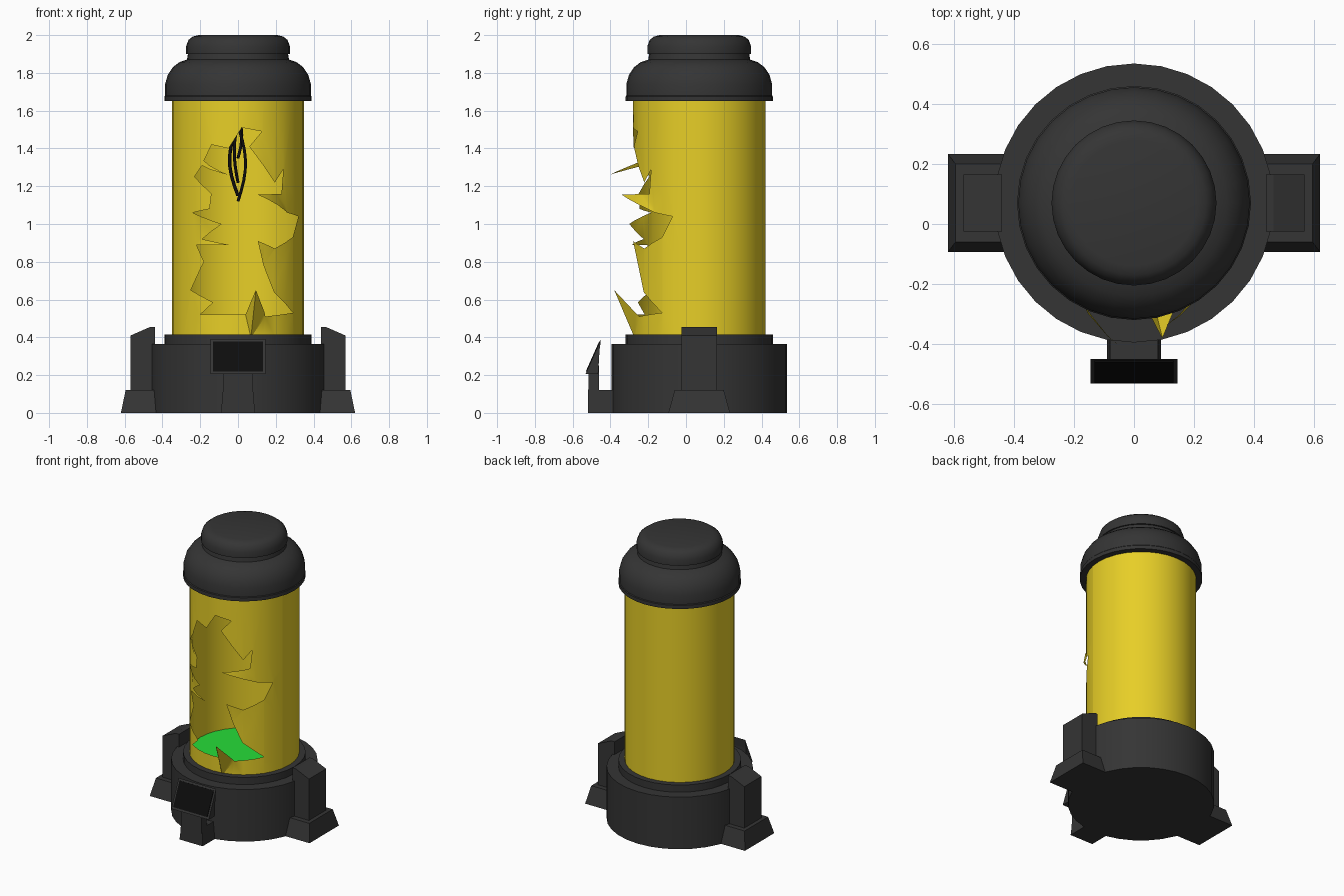
import bpy, bmesh, math
from mathutils import Vector

if "Cube" in bpy.data.objects:
    bpy.data.objects.remove(bpy.data.objects["Cube"])

CY, R, SEG = 0.07, 0.35, 32          # tank axis (y), glass radius, sides
STEP = 2 * math.pi / SEG


def material(name, rgb):
    m = bpy.data.materials.new(name)
    m.diffuse_color = (*rgb, 1)
    m.use_nodes = True
    m.node_tree.nodes["Principled BSDF"].inputs["Base Color"].default_value = m.diffuse_color
    return m


YELLOW = material("yellow_glass", (0.8, 0.62, 0.02))
GREEN = material("green_fluid", (0.02, 0.72, 0.04))
BLACK = material("black", (0.004, 0.004, 0.004))
DARK = material("dark_grey", (0.035, 0.035, 0.035))


def finish(bm, name, mat, smooth=True):
    me = bpy.data.meshes.new(name)
    bm.to_mesh(me)
    bm.free()
    ob = bpy.data.objects.new(name, me)
    bpy.context.collection.objects.link(ob)
    me.materials.append(mat)
    if smooth:
        bpy.ops.object.select_all(action='DESELECT')
        ob.select_set(True)
        bpy.context.view_layer.objects.active = ob
        bpy.ops.object.shade_smooth_by_angle(angle=math.radians(35))
    return ob


def lathe(name, profile, mat=DARK):
    bm = bmesh.new()
    vs = [bm.verts.new((r, 0, z)) for r, z in profile]
    es = [bm.edges.new(p) for p in zip(vs, vs[1:])]
    bmesh.ops.spin(bm, geom=vs + es, axis=(0, 0, 1), cent=(0, 0, 0), steps=SEG, angle=2 * math.pi)
    bmesh.ops.remove_doubles(bm, verts=bm.verts, dist=1e-4)
    bmesh.ops.recalc_face_normals(bm, faces=bm.faces)
    bmesh.ops.translate(bm, verts=bm.verts, vec=(0, CY, 0))
    return finish(bm, name, mat)


def loft(name, a, b, mat=DARK):
    """Closed solid between two matching outlines."""
    bm = bmesh.new()
    va, vb = [bm.verts.new(p) for p in a], [bm.verts.new(p) for p in b]
    n = len(a)
    bm.faces.new(va)
    bm.faces.new(vb)
    for i in range(n):
        bm.faces.new((va[i], va[(i + 1) % n], vb[(i + 1) % n], vb[i]))
    bmesh.ops.recalc_face_normals(bm, faces=bm.faces)
    return finish(bm, name, mat, False)


def rect(x0, x1, y0, y1, z):
    return [(x0, y0, z), (x1, y0, z), (x1, y1, z), (x0, y1, z)]


# Base drum, fluid floor and stepped cap
lathe("base", [(0, 0), (0.465, 0), (0.465, 0.365), (0.39, 0.365), (0.39, 0.415), (0, 0.415)])
lathe("fluid", [(0, 0.422), (0.345, 0.422)], GREEN)
lathe("cap", [(0, 1.65), (0.39, 1.65), (0.39, 1.675), (0.386, 1.68), (0.386, 1.74), (0.372, 1.79),
              (0.345, 1.83), (0.31, 1.857), (0.27, 1.87), (0.265, 1.90), (0.275, 1.90),
              (0.275, 1.94), (0.262, 1.975), (0.24, 1.992), (0.21, 2.0), (0, 2.0)])

# Side supports with splayed feet
for side, s in (("left", -1), ("right", 1)):
    prof = [(0.44, 0), (0.568, 0), (0.568, 0.41), (0.465, 0.455), (0.44, 0.455)]
    loft(side + "_support", [(s * x, CY - 0.095, z) for x, z in prof],
         [(s * x, CY + 0.095, z) for x, z in prof])
    loft(side + "_foot", rect(s * 0.43, s * 0.62, CY - 0.163, CY + 0.163, 0),
         rect(s * 0.43, s * 0.595, CY - 0.13, CY + 0.13, 0.12))

# Front console: foot, post, tilted panel and screen
loft("console_foot", rect(-0.09, 0.09, -0.52, -0.385, 0), rect(-0.08, 0.08, -0.51, -0.385, 0.12))
loft("console_post", rect(-0.085, 0.085, -0.52, -0.46, 0), rect(-0.075, 0.075, -0.515, -0.46, 0.25))
panel = [(-0.532, 0.205), (-0.45, 0.39), (-0.458, 0.33), (-0.465, 0.205)]
loft("console_panel", [(-0.145, y, z) for y, z in panel], [(0.145, y, z) for y, z in panel])
low, high = Vector((0, -0.532, 0.205)), Vector((0, -0.45, 0.39))
out = Vector((0, -0.004, 0.0018))
a, b = low.lerp(high, 0.07), low.lerp(high, 0.93)
face = [Vector((-0.132, 0, 0)) + a, Vector((0.132, 0, 0)) + a,
        Vector((0.132, 0, 0)) + b, Vector((-0.132, 0, 0)) + b]
loft("screen", face, [p + out for p in face], BLACK)

# Broken glass: unrolled sheet (angle, radius, z) with a jagged hole; third value = bent-out y
HOLE = [(0.02, 1.51), (0.127, 1.49), (0.06, 1.41), (0.195, 1.22), (0.24, 1.29), (0.23, 1.16),
        (0.105, 1.155, -0.34), (0.26, 1.06), (0.32, 1.04), (0.29, 0.93), (0.195, 0.87),
        (0.105, 0.91, -0.28), (0.135, 0.78), (0.19, 0.64), (0.29, 0.53), (0.145, 0.51),
        (0.095, 0.65, -0.38), (0.04, 0.52), (-0.2, 0.52), (-0.13, 0.585), (-0.25, 0.65),
        (-0.18, 0.80), (-0.22, 0.89), (-0.05, 0.89, -0.285), (-0.19, 0.92),
        (-0.085, 1.0, -0.30), (-0.24, 1.06), (-0.15, 1.08), (-0.14, 1.16), (-0.23, 1.25),
        (-0.19, 1.31), (-0.05, 1.26, -0.405), (-0.18, 1.335), (-0.14, 1.42), (-0.05, 1.40)]


def unroll(x, z, y=None):
    if y is None:
        return (math.asin(x / R), R, z)
    return (math.atan2(x, CY - y), math.hypot(x, CY - y), z)


bm = bmesh.new()
K, Z0, Z1 = 7, 0.40, 1.66
A = K * STEP
corners = [(-A, Z0), (A, Z0), (A, Z1), (-A, Z1)]
border = []
for (a0, z0), (a1, z1) in zip(corners, corners[1:] + corners[:1]):
    border += [(a0 + (a1 - a0) * t / K, R, z0 + (z1 - z0) * t / K) for t in range(K)]
for loop in (border, [unroll(*p) for p in HOLE]):
    vs = [bm.verts.new(p) for p in loop]
    for i, v in enumerate(vs):
        bm.edges.new((v, vs[(i + 1) % len(vs)]))
bmesh.ops.triangle_fill(bm, use_beauty=True, edges=bm.edges[:], normal=(0, -1, 0))
for i in range(-K + 1, K):
    bmesh.ops.bisect_plane(bm, geom=bm.verts[:] + bm.edges[:] + bm.faces[:], dist=1e-5,
                           plane_co=(i * STEP, 0, 0), plane_no=(1, 0, 0))
# Intact rear of the tube
cols = [[bm.verts.new((i * STEP, R, z)) for z in (Z0, Z1)] for i in range(K, SEG - K + 1)]
for c, d in zip(cols, cols[1:]):
    bm.faces.new((c[0], d[0], d[1], c[1]))
for v in bm.verts:
    ang, r, z = v.co
    v.co = (r * math.sin(ang), CY - r * math.cos(ang), z)
bmesh.ops.remove_doubles(bm, verts=bm.verts, dist=1e-4)
bmesh.ops.recalc_face_normals(bm, faces=bm.faces)
finish(bm, "broken_glass", YELLOW)

# Loose cables hanging from the cap
for n, (dx, dy, end) in enumerate([(0.04, 0.0, 1.12), (-0.045, 0.02, 1.15),
                                   (-0.02, -0.04, 1.22), (0.02, 0.04, 1.35)]):
    cu = bpy.data.curves.new("cable", 'CURVE')
    cu.dimensions = '3D'
    cu.bevel_depth, cu.bevel_resolution = 0.009, 1
    cu.use_fill_caps = True
    sp = cu.splines.new('POLY')
    sp.points.add(10)
    for i, p in enumerate(sp.points):
        t = i / 10
        w = math.sin(math.pi * (1.35 * t - 0.35))
        p.co = (dx * w, CY + dy * w, 1.66 + (end - 1.66) * t, 1)
    cu.materials.append(BLACK)
    bpy.context.collection.objects.link(bpy.data.objects.new(f"cable_{n + 1}", cu))
